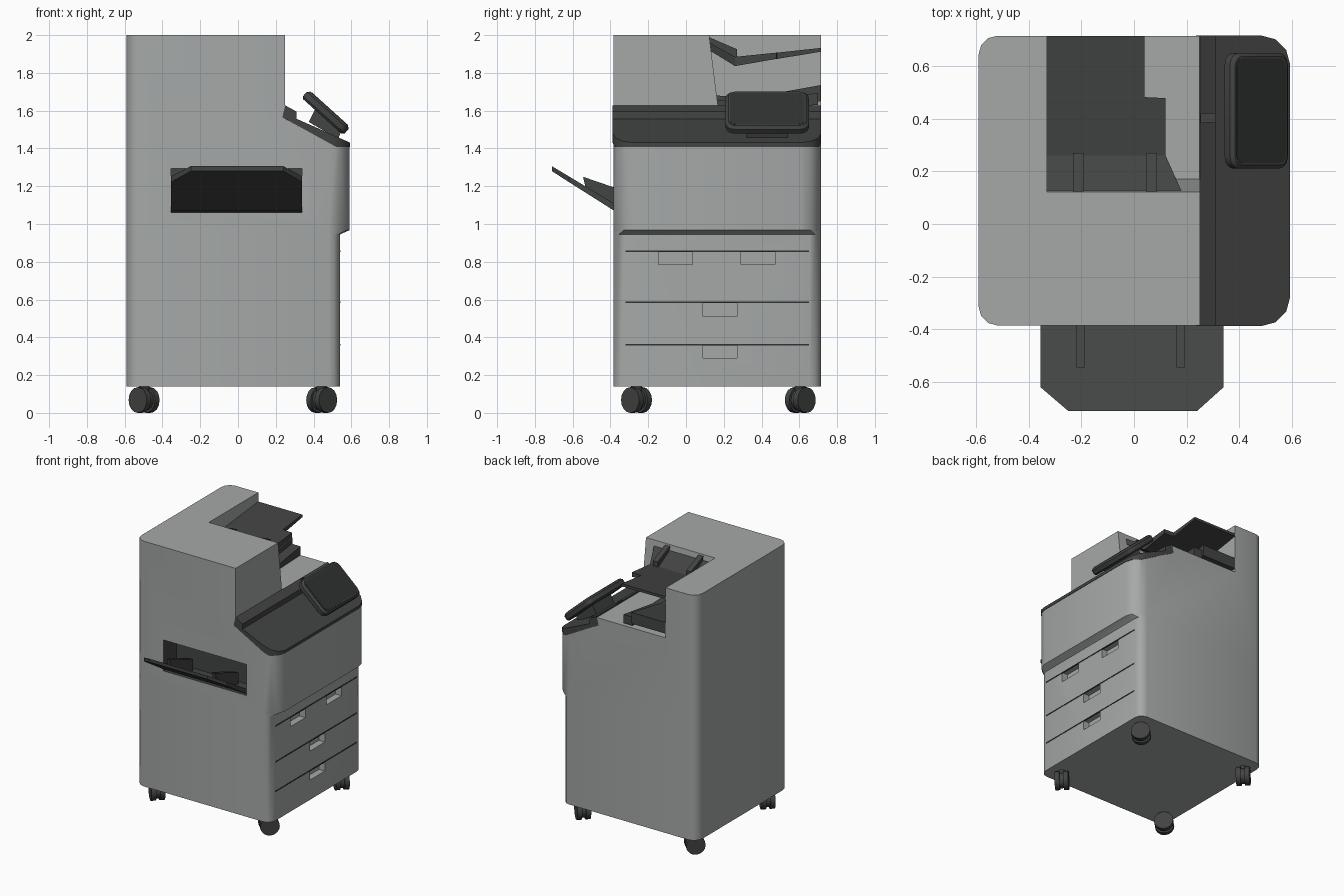
import bpy, bmesh, math
from mathutils import Matrix, Vector

if "Cube" in bpy.data.objects:
    bpy.data.objects.remove(bpy.data.objects["Cube"])


def material(name, rgb):
    m = bpy.data.materials.new(name)
    m.diffuse_color = (*rgb, 1)
    m.use_nodes = True
    m.node_tree.nodes["Principled BSDF"].inputs["Base Color"].default_value = m.diffuse_color
    return m


GREY = material("light_grey", (0.375, 0.395, 0.39))
DARK = material("dark_grey", (0.055, 0.056, 0.056))
BLACK = material("near_black", (0.03, 0.031, 0.031))


def loft(name, rings, mat):
    """Closed skin through rings that share a point count."""
    bm = bmesh.new()
    vs = [[bm.verts.new(p) for p in r] for r in rings]
    n = len(rings[0])
    for a, b in zip(vs, vs[1:]):
        for i in range(n):
            j = (i + 1) % n
            bm.faces.new((a[i], a[j], b[j], b[i]))
    bm.faces.new(vs[0])
    bm.faces.new(vs[-1])
    bmesh.ops.recalc_face_normals(bm, faces=bm.faces)
    me = bpy.data.meshes.new(name)
    bm.to_mesh(me)
    bm.free()
    ob = bpy.data.objects.new(name, me)
    bpy.context.collection.objects.link(ob)
    me.materials.append(mat)
    return ob


def prism(name, pts, axis, a, b, mat):
    """Extrude (y,z) points along x, or (x,z) points along y."""
    if axis == 'x':
        rings = [[(t, p, q) for p, q in pts] for t in (a, b)]
    else:
        rings = [[(p, t, q) for p, q in pts] for t in (a, b)]
    return loft(name, rings, mat)


def box(name, x0, x1, y0, y1, z0, z1, mat):
    return prism(name, [(x0, z0), (x1, z0), (x1, z1), (x0, z1)], 'y', y0, y1, mat)


def round_rect(x0, x1, y0, y1, rl, rr, z, seg=3):
    """Rectangle ring with its left and right corners rounded."""
    pts = []
    for cx, cy, r, start in ((x1 - rr, y1 - rr, rr, 0), (x0 + rl, y1 - rl, rl, 90),
                             (x0 + rl, y0 + rl, rl, 180), (x1 - rr, y0 + rr, rr, 270)):
        for i in range(seg + 1):
            t = math.radians(start + 90 * i / seg)
            pts.append((cx + r * math.cos(t), cy + r * math.sin(t), z))
    return pts


def slab(name, x0, stations, mat):
    """Tray from stations (y, x_left, x_right, z_top, z_bottom)."""
    return loft(name, [[(l, y, b), (r, y, b), (r, y, t), (l, y, t)]
                       for y, l, r, t, b in stations], mat)


def cut(ob, tool, op='DIFFERENCE'):
    m = ob.modifiers.new("cut", 'BOOLEAN')
    m.operation, m.object, m.solver = op, tool, 'EXACT'
    bpy.context.view_layer.objects.active = ob
    bpy.ops.object.modifier_apply(modifier=m.name)
    bpy.data.objects.remove(tool, do_unlink=True)


def smooth(ob, deg=32):
    bpy.ops.object.select_all(action='DESELECT')
    ob.select_set(True)
    bpy.context.view_layer.objects.active = ob
    bpy.ops.object.shade_smooth_by_angle(angle=math.radians(deg))


# Main housing: cabinet, overhanging upper body and tower in one skin
Y0, Y1 = -0.385, 0.715
body = loft("housing", [round_rect(-0.59, x, Y0, Y1, 0.07, r, z) for x, r, z in
                        ((0.54, 0.06, 0.14), (0.54, 0.06, 0.945),
                         (0.59, 0.11, 0.967), (0.59, 0.11, 2.0))], GREY)
cut(body, prism("slope_cutter", [(0.25, 2.1), (0.25, 1.556), (0.52, 1.41), (0.7, 1.41),
                                 (0.7, 2.1)], 'y', -0.6, 0.9, GREY))
cut(body, prism("output_cutter", [(0.11, 2.1), (0.17, 1.62), (0.9, 1.62), (0.9, 2.1)],
                'x', -0.33, 0.4, GREY))
cut(body, box("slot_cutter", -0.355, 0.34, -0.6, -0.23, 1.06, 1.295, GREY))

# Drawer handle pockets and drawer gap lines
for y, z in ((-0.145, 0.785), (0.29, 0.785), (0.09, 0.51), (0.09, 0.29)):
    cut(body, box("handle_cutter", 0.49, 0.7, y, y + 0.18, z, z + 0.075, GREY))
for i, z in enumerate((0.857, 0.585, 0.362)):
    box(f"drawer_line_{i}", 0.535, 0.5425, -0.32, 0.65, z - 0.004, z + 0.004, BLACK)

# Inside of the side feed slot is dark
body.data.materials.clear()
body.data.materials.append(GREY)
body.data.materials.append(DARK)
for f in body.data.polygons:
    c = f.center
    inside = -0.36 < c.x < 0.345 and Y0 + 0.01 < c.y < -0.22 and 1.055 < c.z < 1.3
    f.material_index = 1 if inside else 0
smooth(body)

# Sloping control deck with a raised ridge
deck = prism("control_deck", [(0.235, 1.565), (0.25, 1.628), (0.31, 1.595), (0.31, 1.557),
                              (0.595, 1.43), (0.595, 1.408), (0.52, 1.408)],
             'y', -0.6, 0.9, DARK)
cut(deck, loft("deck_outline", [round_rect(-0.59, 0.593, Y0 - 0.003, Y1 + 0.001, 0.07, 0.11, z)
                                for z in (1.2, 1.9)], DARK), 'INTERSECT')
cut(deck, box("ridge_notch", 0.255, 0.4, 0.385, 0.42, 1.575, 1.8, DARK))
smooth(deck)

# Tilted touch panel, its screen and its support
tilt = Matrix.Translation((0.465, 0.43, 1.59)) @ Matrix.Rotation(math.radians(42), 4, 'Y')


def panel(name, layers, mat):
    ob = loft(name, [round_rect(-0.148 + i, 0.148 - i, -0.22 + i, 0.22 - i,
                                0.045 - i * 0.7, 0.045 - i * 0.7, z)
                     for i, z in layers], mat)
    ob.data.transform(tilt)
    smooth(ob)


panel("touch_panel", ((0.012, -0.028), (0, -0.016), (0, 0.014), (0.014, 0.028)), DARK)
panel("touch_screen", ((0.022, 0.027), (0.022, 0.030)), BLACK)
prism("panel_support", [(0.42, 1.63), (0.375, 1.54), (0.53, 1.45), (0.55, 1.50)],
      'y', 0.32, 0.54, DARK)

# Upper document tray with two guides
slab("upper_tray", -0.33, [(0.115, -0.33, 0.185, 1.965, 1.925), (0.26, -0.33, 0.12, 1.885, 1.836),
                           (0.478, -0.33, 0.12, 1.907, 1.874), (0.482, -0.33, 0.04, 1.907, 1.874),
                           (0.714, -0.33, 0.04, 1.932, 1.912)], DARK)
for i, x in enumerate((-0.212, 0.068)):
    prism(f"document_guide_{i}", [(0.115, 1.992), (0.27, 1.925), (0.27, 1.86), (0.115, 1.93)],
          'x', x - 0.02, x + 0.02, DARK)

# Lower output tray in two steps
slab("output_tray", -0.33, [(0.16, -0.33, -0.04, 1.68, 1.615), (0.35, -0.33, -0.04, 1.67, 1.615),
                            (0.712, -0.33, -0.04, 1.735, 1.65)], DARK)
slab("output_tray_step", -0.33, [(0.16, -0.04, 0.035, 1.655, 1.615),
                                 (0.35, -0.04, 0.035, 1.645, 1.615),
                                 (0.70, -0.04, 0.035, 1.695, 1.63)], DARK)

# Bypass tray on the front with two paper guides
slab("bypass_tray", 0, [(-0.71, -0.25, 0.24, 1.306, 1.28), (-0.62, -0.355, 0.34, 1.252, 1.222),
                        (-0.38, -0.355, 0.34, 1.108, 1.07), (-0.34, -0.353, 0.338, 1.085, 1.062)],
     DARK)
for i, x in enumerate((-0.203, 0.177)):
    prism(f"paper_guide_{i}", [(-0.545, 1.25), (-0.385, 1.195), (-0.27, 1.15), (-0.27, 1.065),
                               (-0.36, 1.08), (-0.53, 1.185)], 'x', x - 0.015, x + 0.015, DARK)


# Twin-wheel casters, each turned out towards its corner
def cylinder(bm, r, depth, mat):
    bmesh.ops.create_cone(bm, cap_ends=True, segments=16, radius1=r, radius2=r,
                          depth=depth, matrix=mat)


for sx, x in ((-1, -0.497), (1, 0.443)):
    for sy, y in ((-1, -0.262), (1, 0.605)):
        bm = bmesh.new()
        turn = Matrix.Translation((x, y, 0.068)) @ Matrix.Rotation(math.atan2(sy, sx), 4, 'Z')
        axle = turn @ Matrix.Rotation(math.pi / 2, 4, 'Y')
        for s in (-1, 1):
            cylinder(bm, 0.068, 0.034, axle @ Matrix.Translation((0, 0, s * 0.031)))
        cylinder(bm, 0.055, 0.03, axle)
        cylinder(bm, 0.028, 0.06, turn @ Matrix.Translation((0, 0, 0.046)))
        me = bpy.data.meshes.new("caster")
        bm.to_mesh(me)
        bm.free()
        me.materials.append(DARK)
        ob = bpy.data.objects.new(("rear" if sy > 0 else "front") +
                                  ("_right" if sx > 0 else "_left") + "_caster", me)
        bpy.context.collection.objects.link(ob)
        smooth(ob)
